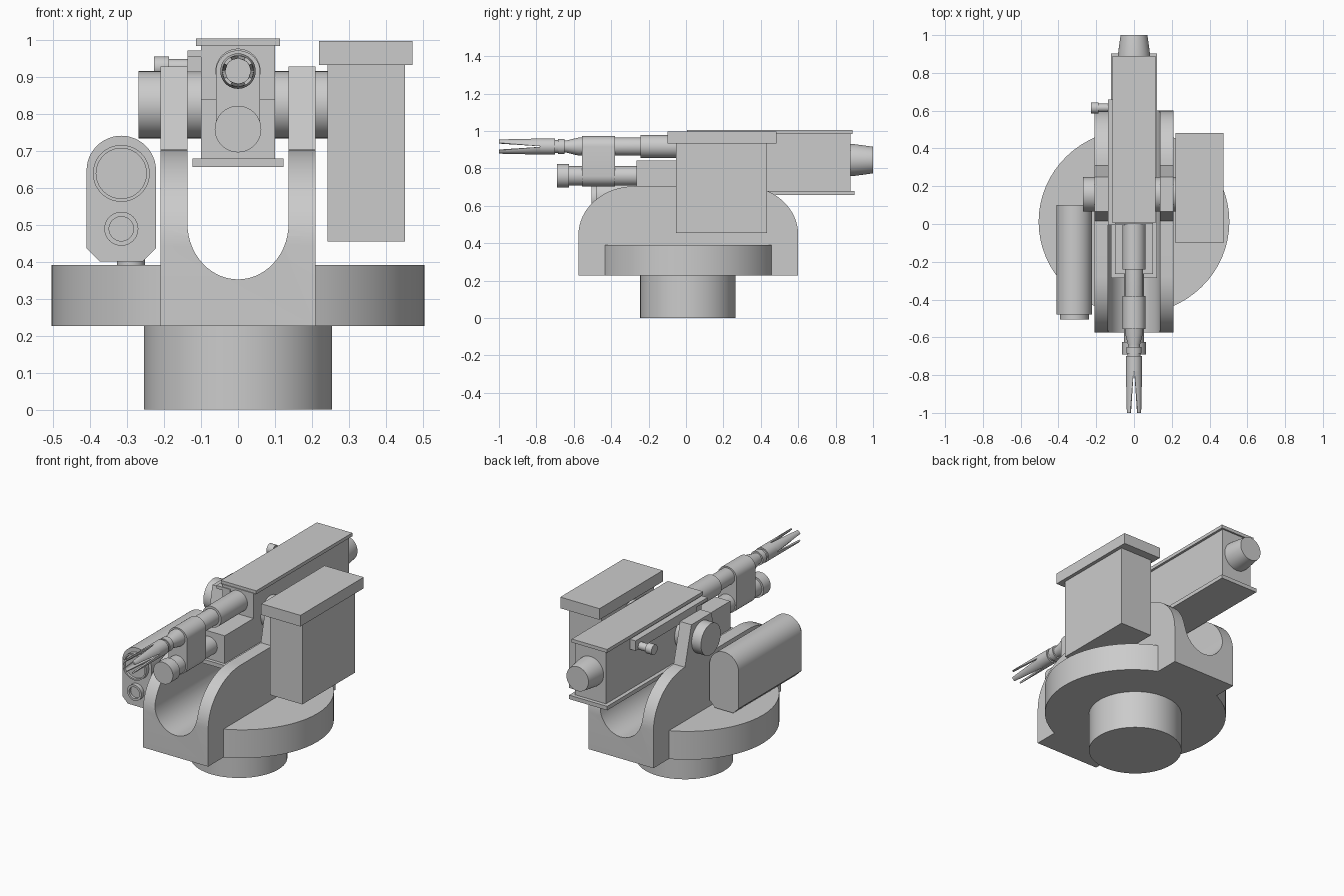
import bpy, bmesh, math
from mathutils import Vector

if "Cube" in bpy.data.objects:
    bpy.data.objects.remove(bpy.data.objects["Cube"])


def finish(bm, name, smooth=True):
    bmesh.ops.recalc_face_normals(bm, faces=bm.faces)
    me = bpy.data.meshes.new(name)
    bm.to_mesh(me)
    bm.free()
    ob = bpy.data.objects.new(name, me)
    bpy.context.collection.objects.link(ob)
    bpy.ops.object.select_all(action='DESELECT')
    ob.select_set(True)
    bpy.context.view_layer.objects.active = ob
    if smooth:
        bpy.ops.object.shade_smooth_by_angle(angle=math.radians(30))
    return ob


def box(name, x, y, z):
    bm = bmesh.new()
    bmesh.ops.create_cube(bm, size=1)
    for v in bm.verts:
        v.co = [lo + (c + 0.5) * (hi - lo) for c, (lo, hi) in zip(v.co, (x, y, z))]
    return finish(bm, name, False)


def to_axis(axis, t, a, b):
    # a, b are the two other coordinates in xyz order
    return Vector({'X': (t, a, b), 'Y': (a, t, b), 'Z': (a, b, t)}[axis])


def lathe(name, axis, centre, profile, n=40, squash=1.0):
    """Closed turned part; profile = (position along axis, radius)."""
    bm = bmesh.new()
    rings = []
    for t, r in profile:
        rings.append([bm.verts.new(to_axis(axis, t,
                      centre[0] + r * math.cos(2 * math.pi * i / n),
                      centre[1] + r * squash * math.sin(2 * math.pi * i / n))) for i in range(n)])
    for p, q in zip(rings, rings[1:]):
        for i in range(n):
            j = (i + 1) % n
            bm.faces.new((p[i], p[j], q[j], q[i]))
    bm.faces.new(rings[0])
    bm.faces.new(rings[-1])
    return finish(bm, name)


def prism(name, axis, pts, lo, hi):
    bm = bmesh.new()
    a = [bm.verts.new(to_axis(axis, lo, *p)) for p in pts]
    b = [bm.verts.new(to_axis(axis, hi, *p)) for p in pts]
    n = len(pts)
    for i in range(n):
        bm.faces.new((a[i], a[(i + 1) % n], b[(i + 1) % n], b[i]))
    bm.faces.new(a)
    bm.faces.new(b)
    return finish(bm, name)


def arc(cx, cy, rx, ry, a0, a1, n=16):
    return [(cx + rx * math.cos(math.radians(a0 + (a1 - a0) * i / n)),
             cy + ry * math.sin(math.radians(a0 + (a1 - a0) * i / n))) for i in range(n + 1)]


def cut(ob, cutter):
    bpy.context.view_layer.objects.active = ob
    m = ob.modifiers.new("cut", 'BOOLEAN')
    m.operation, m.solver, m.object = 'DIFFERENCE', 'EXACT', cutter
    bpy.ops.object.modifier_apply(modifier=m.name)
    bpy.data.objects.remove(cutter, do_unlink=True)


# Pedestal and turntable (the yoke fills the turntable's middle)
lathe("pedestal", 'Z', (0, 0.01), [(0, 0.255), (0.235, 0.255)], 64)
turntable = lathe("turntable", 'Z', (0, 0.012), [(0.227, 0.505), (0.392, 0.505)], 64, 0.97)
cut(turntable, box("slot_cutter", (-0.205, 0.205), (-1, 1), (0, 1)))

# Yoke: rounded side profile with raised arms, U-shaped channel through it
side = [(-0.575, 0.227), (0.6, 0.227)]
side += arc(0.31, 0.445, 0.29, 0.26, 0, 90)
side += [(0.25, 0.93), (0.065, 0.93), (0.015, 0.705)]
side += arc(-0.275, 0.445, 0.30, 0.26, 90, 180)
yoke = prism("yoke", 'X', side, -0.21, 0.21)
channel = [(0.137, 1.2), (-0.137, 1.2)] + arc(0, 0.505, 0.137, 0.152, 180, 360, 28)
cut(yoke, prism("channel_cutter", 'Y', channel, -1, 1))
bpy.context.view_layer.objects.active = yoke
yoke.select_set(True)
bpy.ops.object.shade_smooth_by_angle(angle=math.radians(30))

# Trunnions on both sides of the receiver
lathe("trunnion_left", 'X', (0.157, 0.826), [(-0.27, 0.091), (-0.09, 0.091)])
lathe("trunnion_right", 'X', (0.157, 0.826), [(0.09, 0.091), (0.25, 0.091)])

# Ammunition box with lid
box("ammo_box", (0.242, 0.452), (-0.053, 0.433), (0.455, 0.935))
box("ammo_box_lid", (0.22, 0.473), (-0.10, 0.483), (0.933, 0.998))

# Receiver body, cover plates and rear buffer
box("receiver", (-0.1, 0.1), (0.0, 0.88), (0.675, 0.988))
box("receiver_front_block", (-0.1, 0.1), (-0.265, 0.005), (0.675, 0.842))
box("receiver_top_plate", (-0.114, 0.114), (0.005, 0.89), (0.985, 1.005))
box("receiver_bottom_plate", (-0.123, 0.123), (-0.285, 0.902), (0.657, 0.68))
lathe("rear_buffer", 'Y', (0, 0.845), [(0.87, 0.085), (0.90, 0.085), (1.0, 0.071)])

# Charging rail and handle
box("charging_rail", (-0.137, -0.095), (0.1, 0.66), (0.915, 0.973))
box("rail_bracket", (-0.137, -0.048), (-0.004, 0.11), (0.955, 0.973))
lathe("charging_handle", 'X', (0.615, 0.928),
      [(-0.227, 0.029), (-0.187, 0.029), (-0.187, 0.022), (-0.13, 0.022)], 24)

# Barrel, lower tube and the clamp joining them
BZ, TZ = 0.917, 0.76
lathe("barrel", 'Y', (0, BZ), [
    (0.01, 0.061), (-0.242, 0.061), (-0.242, 0.048), (-0.575, 0.048), (-0.64, 0.032),
    (-0.65, 0.032), (-0.65, 0.041), (-0.685, 0.041), (-0.685, 0.035), (-0.70, 0.035),
    (-0.70, 0.043), (-0.78, 0.043), (-0.78, 0.034), (-0.72, 0.034)])
lathe("lower_tube", 'Y', (0, TZ), [
    (-0.25, 0.052), (-0.625, 0.052), (-0.625, 0.063), (-0.69, 0.063)])
prism("barrel_clamp", 'Y', arc(0, BZ, 0.06, 0.056, 0, 180) + arc(0, TZ, 0.06, 0.056, 180, 360),
      -0.556, -0.38)

# Four tapering flash hider prongs
bm = bmesh.new()
for k in range(4):
    mid = math.pi / 4 + k * math.pi / 2
    rows = []
    for y, half in ((-0.775, 43), (-1.0, 17)):
        for r in (0.034, 0.043):
            rows.append([bm.verts.new((r * math.cos(a), y, BZ + r * math.sin(a)))
                         for a in (mid + math.radians(half) * (i / 3 - 1) for i in range(7))])
    loop = [rows[0], rows[1], rows[3], rows[2]]
    for p, q in zip(loop, loop[1:] + loop[:1]):
        for i in range(6):
            bm.faces.new((p[i], p[i + 1], q[i + 1], q[i]))
    for e in (0, 6):
        bm.faces.new([row[e] for row in loop])
finish(bm, "flash_hider_prongs")

# Sight pod with two hooded lenses
PX = -0.316
pod = arc(PX, 0.648, 0.094, 0.094, 0, 180, 24) + [
    (-0.41, 0.437), (-0.375, 0.402), (-0.257, 0.402), (-0.222, 0.437)]
prism("sight_pod", 'Y', pod, -0.48, 0.1)
for name, z, r, inner in (("main_lens", 0.64, 0.077, 0.068), ("small_lens", 0.49, 0.046, 0.033)):
    lathe(name, 'Y', (PX, z), [(-0.47, r), (-0.505, r), (-0.505, inner), (-0.49, inner)])
lathe("pod_mount", 'Z', (-0.29, -0.1), [(0.38, 0.038), (0.41, 0.038)], 24)
